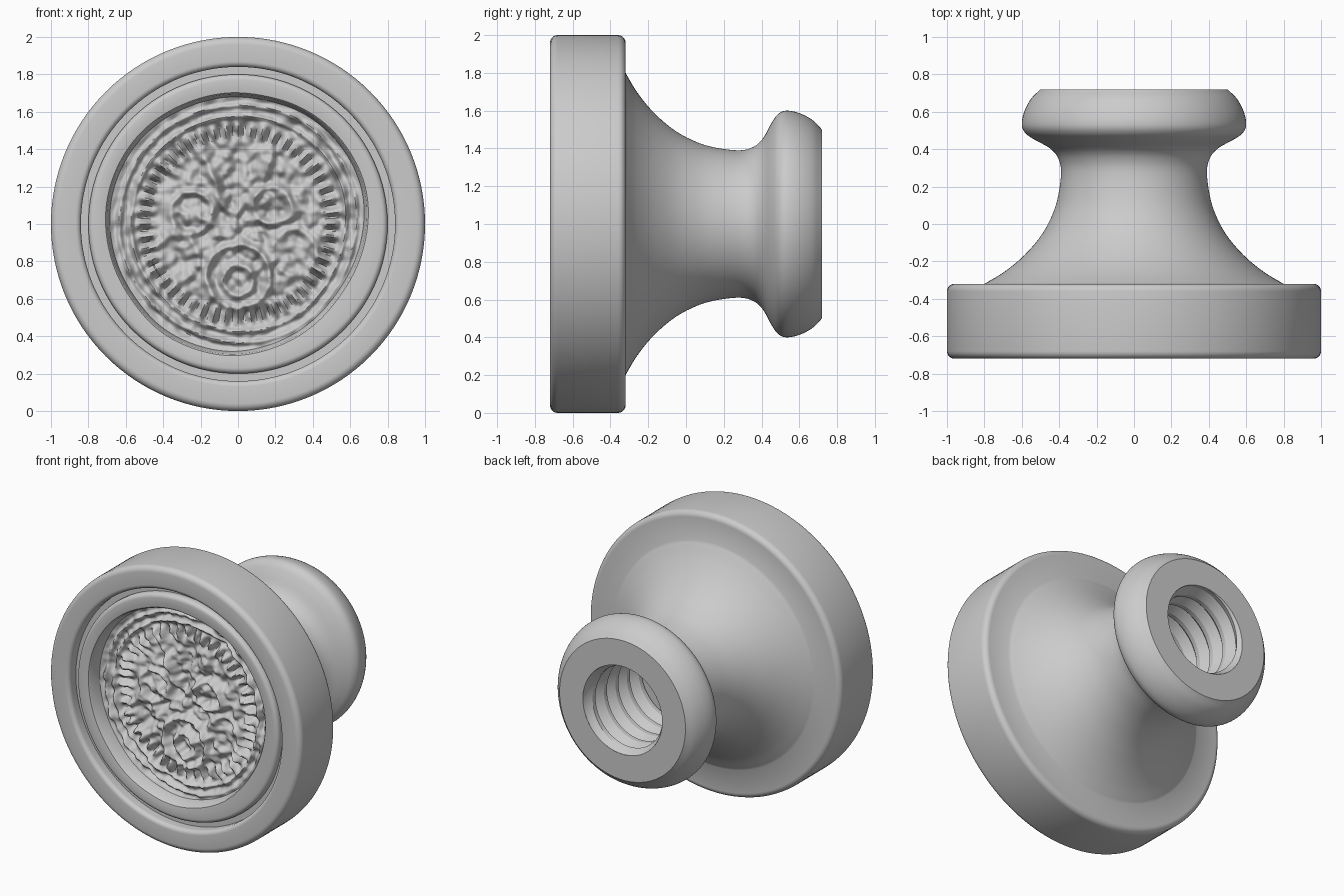
import bpy, bmesh, math
from mathutils import Vector, noise

FRONT, BACK = -0.72, 0.72
TAU = math.tau

old = bpy.data.objects.get("Cube")
if old:
    bpy.data.objects.remove(old)

# Single plain grey finish
grey = bpy.data.materials.new("plain_grey")
grey.use_nodes = True
grey.diffuse_color = (0.6, 0.6, 0.6, 1)
grey.node_tree.nodes["Principled BSDF"].inputs["Base Color"].default_value = grey.diffuse_color


def revolve(name, rows, segs, place, angle=35):
    """Skin rows around the y axis; place(row, a) gives (radius, y)."""
    bm = bmesh.new()
    rings = []
    for row in rows:
        ring = []
        for j in range(segs):
            a = TAU * j / segs
            r, y = place(row, a)
            ring.append(bm.verts.new((r * math.cos(a), y, 1 + r * math.sin(a))))
        rings.append(ring)
    for lower, upper in zip(rings, rings[1:]):
        for j in range(segs):
            k = (j + 1) % segs
            bm.faces.new((lower[j], upper[j], upper[k], lower[k]))
    bmesh.ops.remove_doubles(bm, verts=bm.verts, dist=0.00005)
    return finish(name, bm, angle)


def finish(name, bm, angle):
    mesh = bpy.data.meshes.new(name)
    bm.to_mesh(mesh)
    bm.free()
    mesh.materials.append(grey)
    obj = bpy.data.objects.new(name, mesh)
    bpy.context.collection.objects.link(obj)
    bpy.ops.object.select_all(action="DESELECT")
    obj.select_set(True)
    bpy.context.view_layer.objects.active = obj
    bpy.ops.object.shade_smooth_by_angle(angle=math.radians(angle))
    return obj


def arc(r, y, radius, start, end, steps=6):
    """Rounded corner in the (radius, y) plane, angles in degrees."""
    out = []
    for i in range(steps + 1):
        a = math.radians(start + (end - start) * i / steps)
        out.append((r + radius * math.cos(a), y + radius * math.sin(a)))
    return out


def spline(points, steps=6):
    """Smooth curve through the points."""
    p = [Vector(q) for q in points]
    p = [2 * p[0] - p[1]] + p + [2 * p[-1] - p[-2]]
    out = []
    for a, b, c, d in zip(p, p[1:], p[2:], p[3:]):
        for i in range(steps):
            t = i / steps
            out.append(0.5 * (2 * b + (c - a) * t + (2 * a - 5 * b + 4 * c - d) * t * t
                              + (3 * b - a - 3 * c + d) * t ** 3))
    return [tuple(q) for q in out] + [tuple(points[-1])]


# Stamp body: grooved disc, flared neck and rounded knob
neck = spline([(0.80, -0.32), (0.70, -0.26), (0.60, -0.18), (0.51, -0.08), (0.45, 0.02),
               (0.41, 0.13), (0.39, 0.27), (0.405, 0.35), (0.45, 0.405), (0.53, 0.45),
               (0.58, 0.485), (0.60, 0.53), (0.587, 0.60), (0.55, 0.67), (0.50, BACK)])
body = [(0.79, FRONT + 0.08), (0.84, FRONT + 0.08)]
body += arc(0.87, FRONT + 0.03, 0.03, 180, 270)
body += arc(0.96, FRONT + 0.04, 0.04, -90, 0)
body += arc(0.96, -0.36, 0.04, 0, 90)
body += neck + [(0.315, BACK)]
revolve("stamp_body", body, 128, lambda p, a: p)

# Threaded socket in the knob
PITCH, MOUTH, FLOOR = 0.13, BACK, 0.1
socket_rows = range(-4, 24)


def thread(k, a):
    y = MOUTH - PITCH * (k / 4 + a / TAU)
    clamped = min(MOUTH, max(FLOOR, y))
    root, crest = 0.315, 0.283
    r = (root, (root + crest) / 2, crest, crest)[k % 4]
    lead = min(1, (MOUTH - clamped) / 0.05)
    return root + (r - root) * lead, clamped


bm_rows = list(socket_rows)


def build_socket():
    """Helical strip; the seam steps down one full turn."""
    bm = bmesh.new()
    segs = 72
    grid = []
    for k in bm_rows:
        line = []
        for j in range(segs + 1):
            a = TAU * j / segs
            r, y = thread(k, a)
            line.append(bm.verts.new((r * math.cos(a), y, 1 + r * math.sin(a))))
        grid.append(line)
    for lower, upper in zip(grid, grid[1:]):
        for j in range(segs):
            bm.faces.new((lower[j], upper[j], upper[j + 1], lower[j + 1]))
    bmesh.ops.remove_doubles(bm, verts=bm.verts, dist=0.00005)
    bmesh.ops.dissolve_degenerate(bm, edges=bm.edges, dist=0.00005)
    return finish("threaded_socket", bm, 25)


build_socket()
revolve("socket_floor", [0.33, 0.0], 72, lambda r, a: (r, FLOOR))


# Engraved face: slightly uneven outline
def wobble(a):
    return (-0.035 * max(0, math.cos(a + 0.75)) ** 3 + 0.006 * math.sin(3 * a)
            + 0.008 * noise.noise((2 * math.cos(a), 2 * math.sin(a), 4)))


EDGE, DEPTH = 0.685, 0.13
rim = [(EDGE, FRONT + DEPTH, 1), (0.70, FRONT + 0.045, 1), (0.708, FRONT + 0.035, 1)]
rim += [(0.735, FRONT + 0.03, 0.4)]
rim += [(r, y, 0) for r, y in arc(0.77, FRONT + 0.06, 0.03, -90, 0)]
rim += [(0.80, FRONT + 0.08, 0)]
revolve("seal_rim", rim, 256, lambda p, a: (p[0] + p[2] * wobble(a), p[1]))


def ridge(distance, width):
    return math.exp(-(distance / width) ** 2)


# Ring-shaped curls of the central emblem: x, z, radius, strength
CURLS = [(0, -0.28, 0.17, 1), (0, -0.30, 0.08, 0.9), (0.18, 0.10, 0.10, 0.9),
         (-0.25, 0.06, 0.11, 0.9), (0.30, -0.15, 0.12, 0.6), (-0.33, -0.18, 0.12, 0.6)]


def relief_height(x, z, r, a):
    h = 0.0
    # raised border rings and a beaded band
    wave = 0.03 * noise.noise((1.5 * x, 1.5 * z, 8))
    h += 0.7 * ridge(r - 0.635 + wave, 0.016) + 0.6 * ridge(r - 0.575 + wave, 0.014)
    h += 0.8 * ridge(r - 0.50, 0.04) * math.cos(48 * a)
    # stem, branches and curls
    if r < 0.5:
        stem = x + 0.06 - 0.05 * math.sin(5 * z)
        h -= 1.0 * ridge(stem, 0.03) * ridge(z - 0.2, 0.26)
        h += 0.8 * ridge(abs(x) - 0.12 - 0.35 * (z - 0.2), 0.025) * ridge(z - 0.3, 0.15)
        for cx, cz, cr, power in CURLS:
            h += power * ridge(math.hypot(x - cx, z - cz) - cr, 0.022)
    # hand-cut roughness
    rough = 0.5 + 0.5 * ridge(r, 0.5)
    h += rough * 1.2 * noise.noise((11 * x, 11 * z, 1))
    h += rough * 0.7 * noise.noise((22 * x, 22 * z, 2))
    return h


def relief(t, a):
    r = t * (EDGE + wobble(a))
    x, z = r * math.cos(a), r * math.sin(a)
    fade = min(1, (1 - t) / 0.06)
    lift = 0.045 * relief_height(x, z, r, a) - 0.02
    return r, FRONT + DEPTH - fade * lift


RINGS = 110
revolve("engraved_face", [i / RINGS for i in range(RINGS + 1)], 320, relief, 60)
